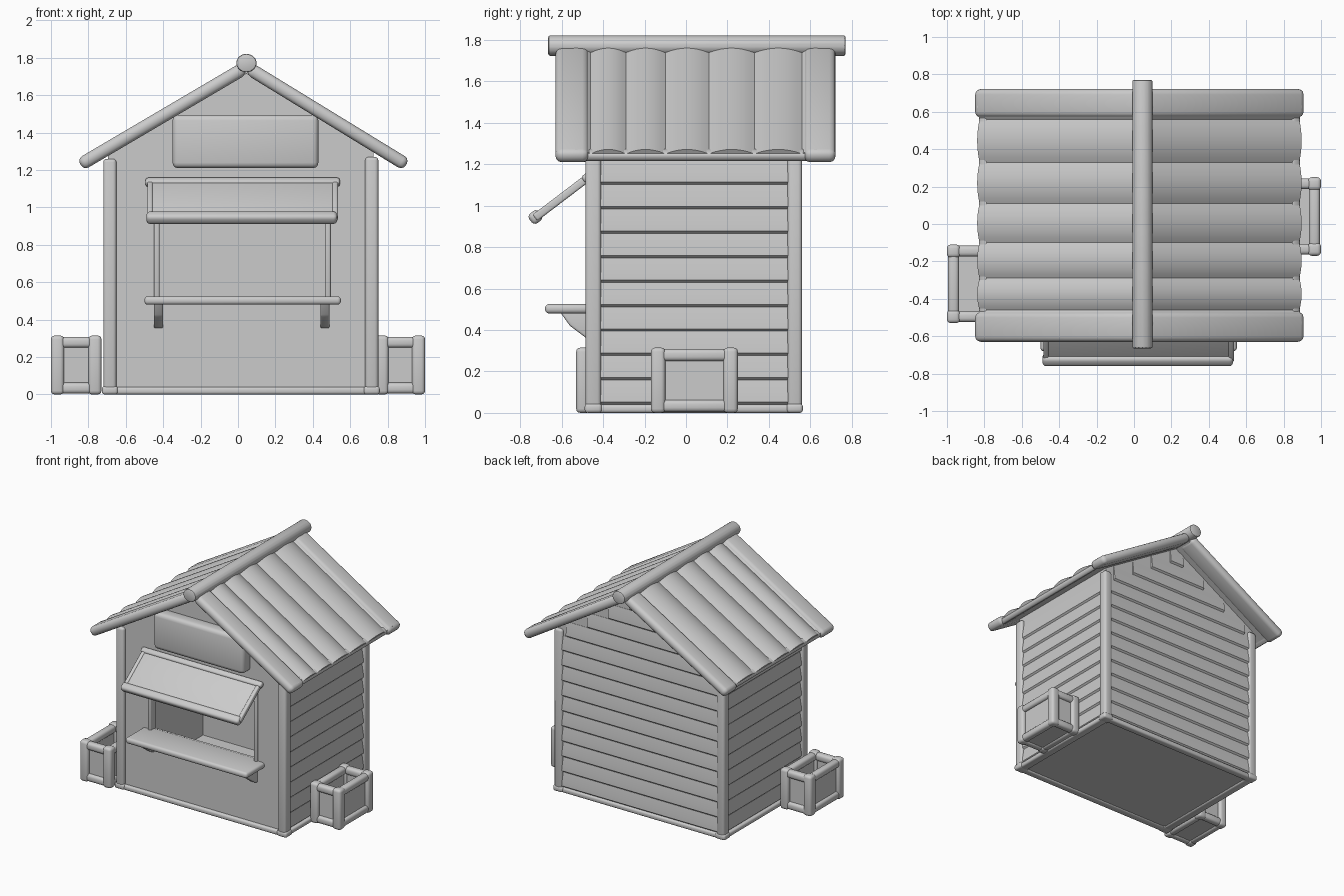
import bpy, bmesh, math
from mathutils import Vector as V

if "Cube" in bpy.data.objects:
    bpy.data.objects.remove(bpy.data.objects["Cube"])

mat = bpy.data.materials.new("plain_grey")
mat.diffuse_color = (0.6, 0.6, 0.6, 1)
mat.use_nodes = True
mat.node_tree.nodes["Principled BSDF"].inputs["Base Color"].default_value = mat.diffuse_color
X, Y, Z = V((1, 0, 0)), V((0, 1, 0)), V((0, 0, 1))


def prism(name, pts, origin, u, v, w, bevel=0.0, seg=3):
    """Extrude the outline pts (in axes u, v) along the vector w, rounding its edges."""
    bm = bmesh.new()
    o = V(origin)
    a = [bm.verts.new(o + u * p + v * q) for p, q in pts]
    b = [bm.verts.new(k.co + w) for k in a]
    n = len(a)
    bm.faces.new(a)
    bm.faces.new(b[::-1])
    for i in range(n):
        bm.faces.new((a[i], b[i], b[(i + 1) % n], a[(i + 1) % n]))
    bmesh.ops.recalc_face_normals(bm, faces=bm.faces)
    if bevel:
        bmesh.ops.bevel(bm, geom=bm.edges[:], offset=bevel, segments=seg,
                        profile=0.5, affect='EDGES', clamp_overlap=True)
    me = bpy.data.meshes.new(name)
    bm.to_mesh(me)
    bm.free()
    me.materials.append(mat)
    ob = bpy.data.objects.new(name, me)
    bpy.context.collection.objects.link(ob)
    return ob


def box(name, x0, x1, y0, y1, z0, z1, bevel=0.0):
    return prism(name, [(x0, z0), (x1, z0), (x1, z1), (x0, z1)],
                 (0, y0, 0), X, Z, Y * (y1 - y0), bevel)


# Hut body: gabled walls, hollow inside, with a serving window
XL, XR, YF, YB, RX = -0.695, 0.725, -0.46, 0.54, 0.045


def gable(inset, top):
    return [(XL + inset, 0.01 + inset), (XR - inset, 0.01 + inset),
            (XR - inset, 1.30 - inset), (RX, top), (XL + inset, 1.28 - inset)]


body = prism("walls", gable(0, 1.73), (0, YF, 0), X, Z, Y * (YB - YF))
room = prism("room_cutter", gable(0.05, 1.66), (0, YF + 0.05, 0), X, Z, Y * (YB - YF - 0.1))
hole = box("window_cutter", -0.42, 0.47, YF - 0.1, YF + 0.2, 0.52, 1.10)
for cutter in (room, hole):
    m = body.modifiers.new("cut", 'BOOLEAN')
    m.operation, m.object, m.solver = 'DIFFERENCE', cutter, 'EXACT'
    cutter.hide_render = True
    cutter.hide_set(True)

# Lapped siding on both sides and on the back
STEP = 0.118
for i in range(14):
    z = 0.04 + i * STEP
    lap = [(0, 0), (0.014, 0.012), (0.012, 0.05), (0.002, STEP), (0, STEP)]
    if z + STEP < 1.3:
        for name, x, d in (("right_siding", XR, X), ("left_siding", XL, -X)):
            prism(name, lap, (x, YF + 0.02, z), d, Z, Y * (YB - YF - 0.04))
    # back boards narrow with the gable
    t = max(0.0, (z + STEP - 1.29) / 0.44)
    if t < 1:
        l, r = XL + (RX - XL) * t, XR + (RX - XR) * t
        prism("back_siding", lap, (l, YB, z), Y, Z, X * (r - l))

# Corner posts and ground sills
for x0, x1, top in ((-0.72, -0.65, 1.26), (0.68, 0.75, 1.27)):
    for y0, y1 in ((-0.485, -0.41), (0.49, 0.56)):
        box("corner_post", x0, x1, y0, y1, 0, top, 0.018)
        box("post_foot", x0 - 0.008, x1 + 0.008, y0 - 0.004, y1 + 0.004, 0, 0.045, 0.015)
    box("side_sill", x0, x1, -0.45, 0.53, 0, 0.04, 0.014)
for y0, y1 in ((-0.482, -0.42), (0.50, 0.557)):
    box("cross_sill", -0.70, 0.73, y0, y1, 0, 0.04, 0.014)

# Corrugated roof: humps run from the ridge down to the eaves
valleys = [-0.60, -0.46, -0.29, -0.10, 0.11, 0.33, 0.56, 0.69]
wave = []
for a, b in zip(valleys, valleys[1:]):
    for k in range(8):
        wave.append((a + (b - a) * k / 8, 0.040 + 0.026 * math.sin(math.pi * k / 8) ** 0.8))
wave += [(valleys[-1], 0.04), (valleys[-1], 0.0), (valleys[0], 0.0)]
for name, ex, ez in (("right_roof", 0.862, 1.215), ("left_roof", -0.805, 1.215)):
    apex = V((RX, 0, 1.715))
    slope = V((ex, 0, ez)) - apex
    s = slope.normalized()
    up = V((-s.z, 0, s.x)) * (1 if s.x > 0 else -1)
    prism(name, wave, apex, Y, up, slope)
    # thick rounded edge rolls and eave ends
    for y0, y1 in ((-0.63, -0.47), (0.57, 0.722)):
        prism(name + "_edge", [(y0, -0.004), (y1, -0.004), (y1, 0.066), (y0, 0.066)],
              apex, Y, up, slope + s * 0.025, 0.03)
    prism(name + "_eave", [(-0.60, 0.0), (0.69, 0.0), (0.69, 0.045), (-0.60, 0.045)],
          apex + slope - s * 0.05, Y, up, s * 0.06, 0.018)

# Ridge pole
prism("ridge_pole", [(0.055 * math.cos(k * math.pi / 8), 0.05 * math.sin(k * math.pi / 8))
                     for k in range(16)], (RX, -0.665, 1.772), X, Z, Y * 1.435, 0.012, 2)

# Sign board, window frame
box("sign_board", -0.35, 0.43, -0.55, -0.44, 1.21, 1.495, 0.03)
for x in (-0.45, 0.465):
    box("window_jamb", x, x + 0.03, -0.475, -0.42, 0.50, 1.14, 0.008)
box("window_head", -0.45, 0.495, -0.475, -0.42, 1.08, 1.14, 0.008)

# Tilted awning with a rolled lip, ends and top edge
d = V((0, -0.27, -0.205))
n = V((0, -d.z, d.y)).normalized() * -1
if n.z < 0:
    n = -n
top = V((0, -0.475, 1.135))
dn = d.normalized()


def slab(name, x0, x1, start, length, h0, h1, bevel):
    prism(name, [(x0, h0), (x1, h0), (x1, h1), (x0, h1)], top + dn * start, X, n, dn * length, bevel)


slab("awning", -0.47, 0.52, 0, 0.32, -0.015, 0.012, 0.006)
slab("awning_lip", -0.49, 0.53, 0.285, 0.06, -0.028, 0.03, 0.02)
slab("awning_top_edge", -0.495, 0.545, -0.02, 0.045, -0.018, 0.022, 0.014)
for x in (-0.485, 0.505):
    slab("awning_end", x, x + 0.03, 0, 0.32, -0.02, 0.018, 0.01)

# Serving shelf and its brackets
box("shelf", -0.50, 0.55, -0.68, -0.42, 0.48, 0.525, 0.018)
for x in (-0.45, 0.44):
    prism("shelf_bracket", [(-0.44, 0.35), (-0.48, 0.36), (-0.56, 0.42), (-0.61, 0.49), (-0.44, 0.49)],
          (x, 0, 0), Y, Z, X * 0.05, 0.01)


# Open-topped crates on both sides
def crate(name, x0, x1, y0, y1, h=0.315, t=0.07):
    r = 0.02
    for a in (x0, x1 - t):
        for b in (y0, y1 - t):
            box(name + "_post", a, a + t, b, b + t, 0, h, r)
    for z in (0.005, h - t + 0.005):
        for a in (x0, x1 - t):
            box(name + "_rail", a + 0.006, a + t - 0.006, y0 + 0.03, y1 - 0.03, z, z + t - 0.012, r)
        for b in (y0, y1 - t):
            box(name + "_rail", x0 + 0.03, x1 - 0.03, b + 0.006, b + t - 0.006, z, z + t - 0.012, r)
    g = 0.028
    for a in (x0 + g, x1 - g - 0.025):
        box(name + "_panel", a, a + 0.025, y0 + g, y1 - g, 0.02, h - 0.03)
    for b in (y0 + g, y1 - g - 0.025):
        box(name + "_panel", x0 + g, x1 - g, b, b + 0.025, 0.02, h - 0.03)
    box(name + "_bottom", x0 + g, x1 - g, y0 + g, y1 - g, 0.015, 0.045)


crate("left_crate", -1.0, -0.73, -0.53, -0.11)
crate("right_crate", 0.735, 1.0, -0.17, 0.25)

# Smooth the rounded edges, keep the corners crisp
for ob in bpy.context.collection.objects:
    if not ob.hide_render:
        ob.select_set(True)
        bpy.context.view_layer.objects.active = ob
bpy.ops.object.shade_smooth_by_angle(angle=math.radians(40))
